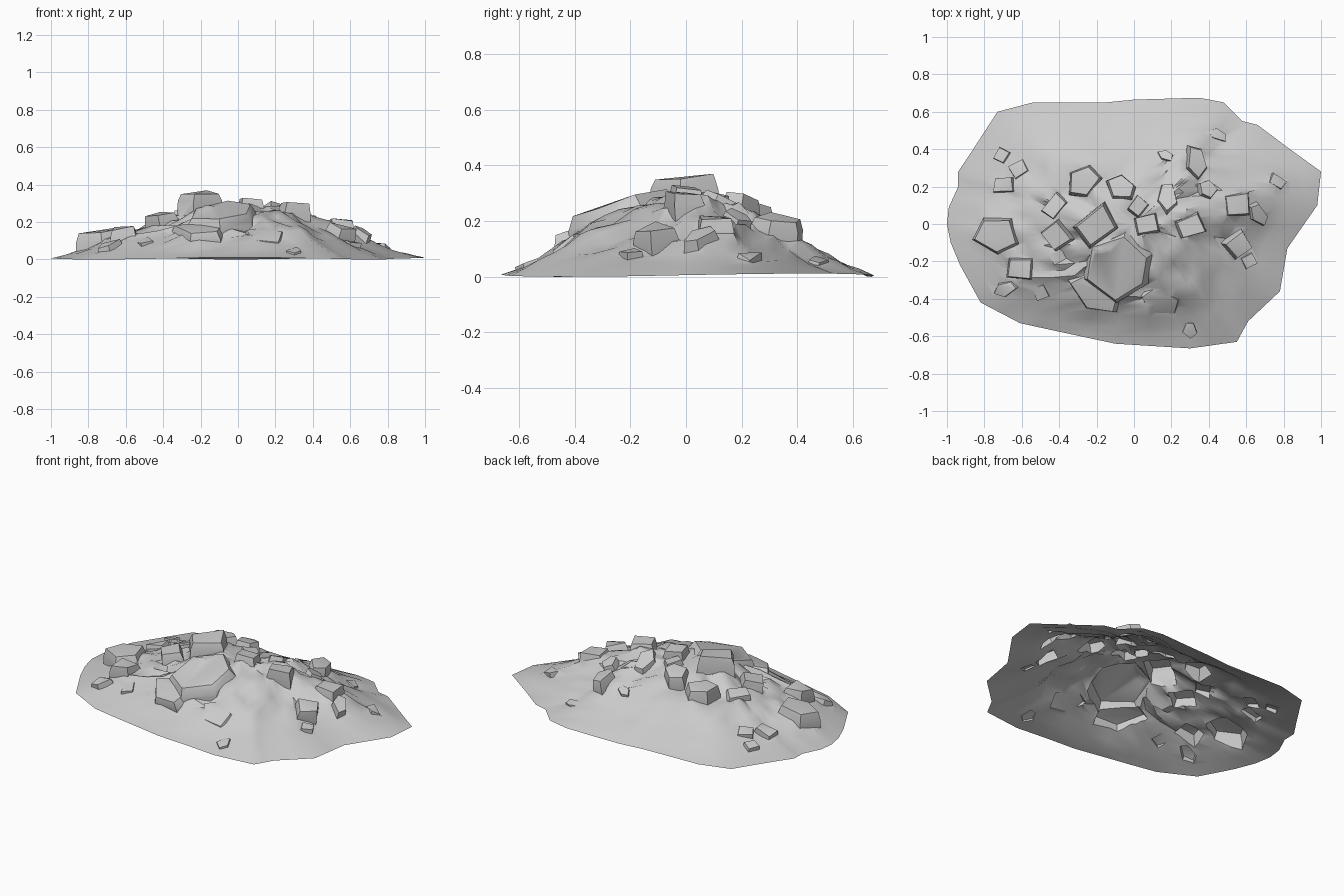
import bpy, bmesh, math, random
from mathutils import Vector, Matrix, noise

if "Cube" in bpy.data.objects:
    bpy.data.objects.remove(bpy.data.objects["Cube"])

random.seed(11)

# Footprint of the heap, counter-clockwise seen from above
OUTLINE = [(-1, 0), (-.98, -.1), (-.93, -.22), (-.82, -.42), (-.61, -.53), (-.45, -.565),
           (-.10, -.64), (.30, -.665), (.55, -.63), (.61, -.52), (.78, -.36), (.82, -.13),
           (.98, .10), (1, .28), (.82, .41), (.66, .53), (.58, .55), (.48, .65), (.35, .675),
           (0, .665), (-.15, .65), (-.54, .65), (-.73, .60), (-.86, .40), (-.94, .28),
           (-.94, .20), (-.99, .09)]
# Radial height profile: fraction of the way to the rim, height
PROFILE = [(0, .295), (.15, .285), (.3, .255), (.45, .205), (.6, .145), (.8, .07), (.9, .042), (1.0, .015), (9, .015)]
# Local swells in the soil: x, y, radius, rise
SWELLS = [(-.2, -.36, .14, .035), (-.7, -.06, .13, .04), (.56, .03, .12, .045), (-.2, .02, .12, .03),
          (-.62, -.24, .09, .03), (.14, -.4, .12, .02), (.32, 0, .1, .02), (.34, .32, .1, .02), (0, -.01, .06, -.02)]


def rim_fraction(x, y):
    d = Vector((x, y))
    if d.length < 1e-6:
        return 0
    for a, b in zip(OUTLINE, OUTLINE[1:] + OUTLINE[:1]):
        a, b = Vector(a), Vector(b)
        e = b - a
        den = d.cross(e)
        if abs(den) < 1e-9:
            continue
        t, u = a.cross(e) / den, a.cross(d) / den
        if t > 0 and -1e-5 <= u <= 1 + 1e-5:
            return 1 / t
    return 1


def height(x, y):
    s = rim_fraction(x, y)
    z = .015
    for (s0, z0), (s1, z1) in zip(PROFILE, PROFILE[1:]):
        if s0 <= s <= s1:
            z = z0 + (z1 - z0) * (s - s0) / (s1 - s0)
            break
    if s >= .999:
        return z + .006 * math.sin(3 * math.atan2(y, x))
    z += sum(h * math.exp(-((x - cx) ** 2 + (y - cy) ** 2) / r ** 2) for cx, cy, r, h in SWELLS) * min(1, (1 - s) * 5)
    rough = .03 if y > .25 and x < .2 else .05
    lump = noise.noise(Vector((x * 4, y * 4, 1.7))) * .03 + noise.noise(Vector((x * 10, y * 10, 5))) * rough
    return max(.014, z + lump * min(1, (1 - s) * 2))


def to_object(bm, name, coll):
    me = bpy.data.meshes.new(name)
    bmesh.ops.recalc_face_normals(bm, faces=bm.faces)
    bm.to_mesh(me)
    bm.free()
    ob = bpy.data.objects.new(name, me)
    coll.objects.link(ob)
    return ob


# Mound, temporarily closed below so stones can be fused to it
bm = bmesh.new()
rim = []
for a, b in zip(OUTLINE, OUTLINE[1:] + OUTLINE[:1]):
    rim += [a, ((a[0] + b[0]) / 2, (a[1] + b[1]) / 2)]
rings = [[bm.verts.new((x, y, -.5)) for x, y in rim]]
for s in (1, .92, .84, .76, .68, .6, .52, .44, .36, .28, .2, .1):
    rings.append([bm.verts.new((x * s, y * s, height(x * s, y * s))) for x, y in rim])
n = len(rim)
for r0, r1 in zip(rings, rings[1:]):
    for i in range(n):
        a, b, c, d = r0[i], r0[(i + 1) % n], r1[(i + 1) % n], r1[i]
        bm.faces.new((a, b, c))
        bm.faces.new((a, c, d))
peak = bm.verts.new((0, 0, height(0, 0)))
base = bm.verts.new((0, 0, -.5))
for i in range(n):
    bm.faces.new((rings[-1][i], rings[-1][(i + 1) % n], peak))
    bm.faces.new((rings[0][(i + 1) % n], rings[0][i], base))
mound = to_object(bm, "rubble_mound", bpy.context.scene.collection)

stones = bpy.data.collections.new("stones")
bpy.context.scene.collection.children.link(stones)


# Chipped block of 4 to 6 sides, leaning with the slope, its top at the given height
def stone(x, y, sx, sy, turn, top_z, lean=.7, sides=5):
    e = .1
    slope = Vector((height(x - e, y) - height(x + e, y), height(x, y - e) - height(x, y + e), 2 * e))
    slope = Vector((slope.x * lean, slope.y * lean, slope.z)).normalized()
    rot = Vector((0, 0, 1)).rotation_difference(slope).to_matrix()
    top = Vector((x, y, top_z))
    bm = bmesh.new()
    spin = Matrix.Rotation(math.radians(turn), 3, 'Z')
    for i in range(sides):
        a = math.radians(45) + 2 * math.pi * i / sides + random.uniform(-.15, .15)
        r = (.68 if sides == 4 else .58) * random.uniform(.92, 1.08)
        for z, k in ((random.uniform(-.018, .004), .86), (-.05, 1), (-.17, 1.1)):
            bm.verts.new(top + rot @ spin @ Vector((sx * r * k * math.cos(a), sy * r * k * math.sin(a), z)))
    hull = bmesh.ops.convex_hull(bm, input=bm.verts)
    bmesh.ops.delete(bm, geom=list({g for g in hull["geom_interior"] + hull["geom_unused"]
                                    if isinstance(g, bmesh.types.BMVert)}), context='VERTS')
    to_object(bm, "stone", stones).hide_render = True


# Large slabs: x, y, width, depth, turn, top height, lean, sides
for s in [(-.74, -.06, .23, .19, 8, .165, .3, 5), (-.20, -.01, .19, .16, 40, .375, .1, 4),
          (-.09, -.23, .36, .33, 35, .275, .8, 6), (-.21, -.38, .27, .18, -28, .19, .6, 5),
          (.14, -.42, .22, .16, -20, .15, .8, 5), (-.27, .23, .19, .15, 30, .27, .5, 5),
          (-.07, .20, .15, .13, -30, .31, .4, 5), (.31, -.01, .14, .11, 20, .315, .3, 4),
          (.34, .33, .11, .17, 10, .23, .4, 5), (.56, .10, .14, .12, 10, .23, .3, 4),
          (.57, -.11, .13, .12, 35, .19, .6, 4), (-.61, -.24, .13, .11, -5, .185, .2, 4)]:
    stone(*s)
# Smaller stones: x, y, width, depth, turn, stand-off above the soil
for x, y, w, d, turn, proud in [
        (.07, 0, .12, .1, 10, .04), (-.42, -.06, .12, .14, 35, .04), (-.43, .10, .14, .1, 50, .03),
        (-.70, .21, .12, .09, 0, .03), (-.62, .30, .1, .08, 30, .025), (-.71, .37, .08, .07, 60, .025),
        (.17, .37, .09, .06, -30, .03), (.18, .15, .1, .17, 5, .035), (.40, .19, .1, .1, 30, .035),
        (.67, .05, .08, .14, 30, .03), (-.69, -.35, .13, .08, 20, .03), (.30, -.57, .08, .09, 10, .012),
        (.62, -.20, .08, .08, 30, .025), (.77, .23, .1, .06, -30, .015),
        (.45, .48, .12, .06, -25, .015), (-.50, -.37, .08, .08, 20, .02), (.02, .10, .1, .08, 50, .04)]:
    stone(x, y, w, d, turn, height(x, y) + proud, .8, random.choice((4, 5)))

# Fuse stones into one skin
mod = mound.modifiers.new("fuse", 'BOOLEAN')
mod.operation = 'UNION'
mod.operand_type = 'COLLECTION'
mod.collection = stones
mod.solver = 'EXACT'
dg = bpy.context.evaluated_depsgraph_get()
skin = bpy.data.meshes.new_from_object(mound.evaluated_get(dg))
mound.modifiers.clear()
mound.data = skin
for ob in list(stones.objects):
    bpy.data.objects.remove(ob)
bpy.data.collections.remove(stones)

# Open the underside and stand the heap on the floor
bm = bmesh.new()
bm.from_mesh(skin)
bmesh.ops.delete(bm, geom=[f for f in bm.faces if min(v.co.z for v in f.verts) < -.2], context='FACES')
low = min(v.co.z for v in bm.verts)
bmesh.ops.translate(bm, verts=bm.verts, vec=(0, 0, -low))
bm.to_mesh(skin)
bm.free()

# Smooth soil, crisp stone edges
bpy.context.view_layer.objects.active = mound
mound.select_set(True)
bpy.ops.object.shade_smooth_by_angle(angle=math.radians(40))
